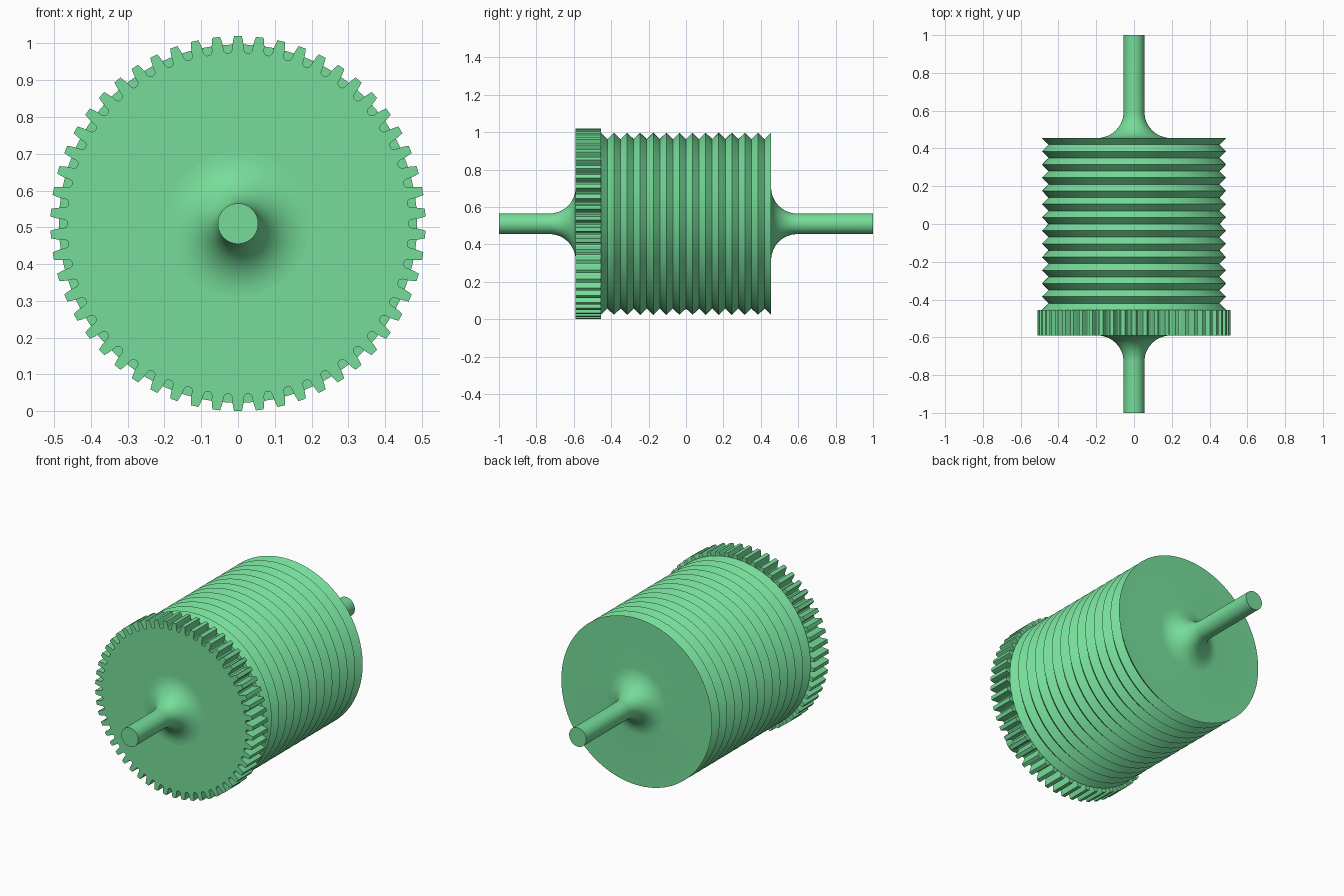
import bpy, bmesh, math

if "Cube" in bpy.data.objects:
    bpy.data.objects.remove(bpy.data.objects["Cube"])

CZ = 0.51          # axis height
SEG = 128
green = bpy.data.materials.new("green")
green.diffuse_color = (0.18, 0.72, 0.32, 1)
green.use_nodes = True
green.node_tree.nodes["Principled BSDF"].inputs["Base Color"].default_value = green.diffuse_color


def finish(name, bm):
    bmesh.ops.remove_doubles(bm, verts=bm.verts, dist=1e-5)
    bmesh.ops.recalc_face_normals(bm, faces=bm.faces)
    me = bpy.data.meshes.new(name)
    bm.to_mesh(me)
    bm.free()
    ob = bpy.data.objects.new(name, me)
    bpy.context.collection.objects.link(ob)
    ob.location.z = CZ
    me.materials.append(green)
    bpy.ops.object.select_all(action='DESELECT')
    ob.select_set(True)
    bpy.context.view_layer.objects.active = ob
    bpy.ops.object.shade_smooth_by_angle(angle=math.radians(30))
    return ob


def lathe(name, profile):
    """Revolve (radius, y) points around the y axis."""
    bm = bmesh.new()
    vs = [bm.verts.new((r, y, 0)) for r, y in profile]
    es = [bm.edges.new(p) for p in zip(vs, vs[1:])]
    bmesh.ops.spin(bm, geom=vs + es, cent=(0, 0, 0), axis=(0, 1, 0),
                   angle=math.tau, steps=SEG, use_merge=True)
    return finish(name, bm)


def shaft_profile(face, direction):
    """Flared fillet from the end face out to the shaft tip."""
    r, f = 0.055, 0.14
    pts = []
    for i in range(13):
        a = math.pi / 2 * i / 12
        pts.append((r + f * (1 - math.sin(a)), face + direction * f * (1 - math.cos(a))))
    return pts + [(r, direction), (0, direction)]


# Ribbed drum with rear shaft
Y0, Y1, RIBS = -0.455, 0.455, 13
pitch = (Y1 - Y0) / RIBS
drum = [(0.44, Y0), (0.487, Y0)]
for i in range(RIBS):
    drum += [(0.453, Y0 + pitch * (i + 0.5)), (0.487, Y0 + pitch * (i + 1))]
lathe("ribbed_drum", drum + shaft_profile(Y1, 1))

# Front shaft
lathe("front_shaft", shaft_profile(-0.59, -1))

# Toothed gear disc
TEETH = 54
half = [(0.0105, 0.510), (0.0135, 0.497), (0.0155, 0.484),
        (0.0160, 0.473), (0.0185, 0.467), (0.0225, 0.464)]   # half width, radius
tooth = [(-w, r) for w, r in reversed(half)] + half
bm = bmesh.new()
ring = []
for k in range(TEETH):
    for w, r in tooth:
        a = math.tau * k / TEETH + w / r
        ring.append(bm.verts.new((r * math.sin(a), -0.59, r * math.cos(a))))
face = bm.faces.new(ring)
ext = bmesh.ops.extrude_face_region(bm, geom=[face], use_keep_orig=True)
bmesh.ops.translate(bm, vec=(0, 0.135, 0),
                    verts=[g for g in ext["geom"] if isinstance(g, bmesh.types.BMVert)])
finish("toothed_gear", bm)
